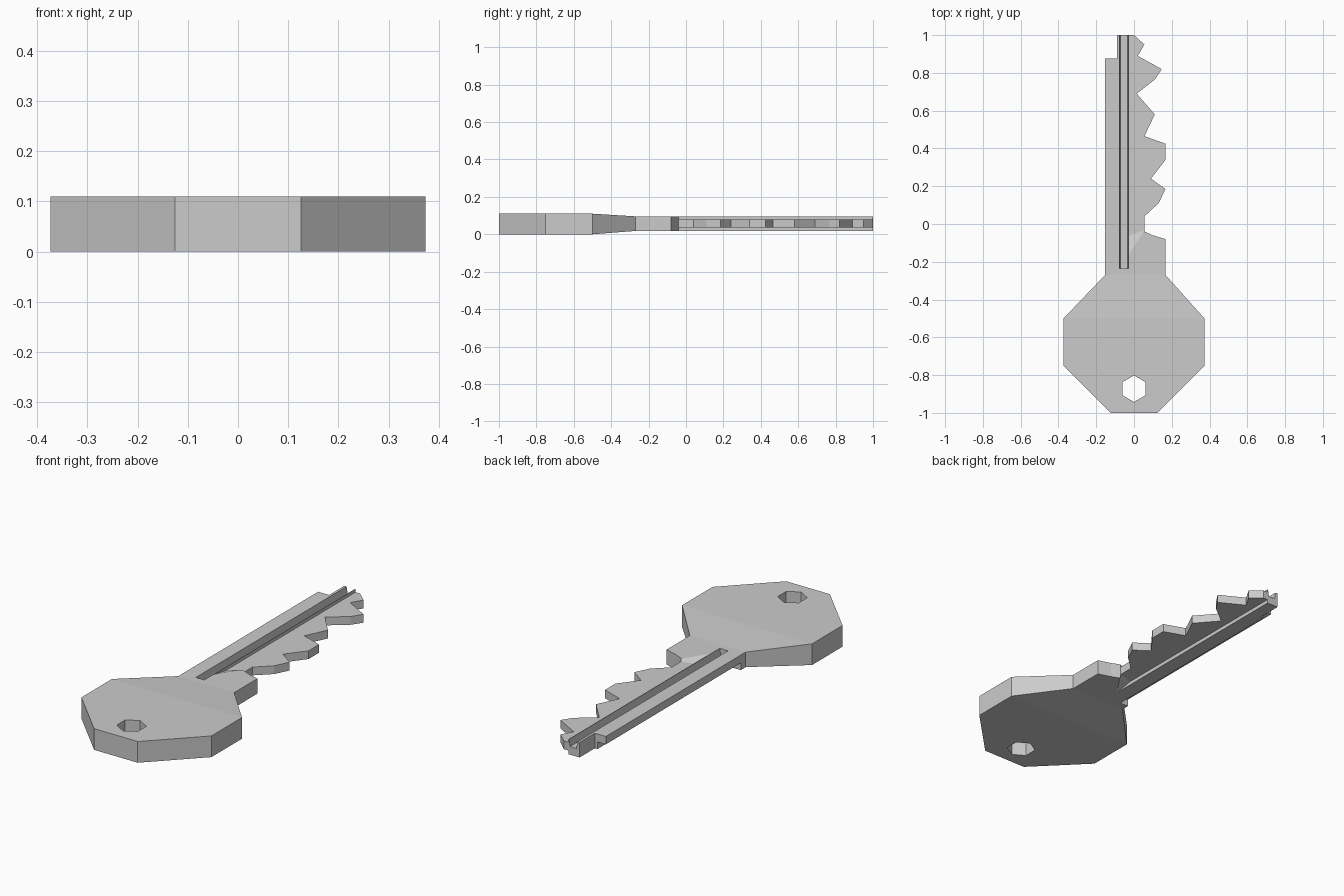
import bpy, bmesh, math

if "Cube" in bpy.data.objects:
    bpy.data.objects.remove(bpy.data.objects["Cube"])


def loft(name, low, high):
    """Closed solid between two rings of 3D points."""
    bm = bmesh.new()
    a = [bm.verts.new(p) for p in low]
    b = [bm.verts.new(p) for p in high]
    bm.faces.new(a[::-1])
    bm.faces.new(b)
    n = len(a)
    for i in range(n):
        j = (i + 1) % n
        bm.faces.new((a[i], a[j], b[j], b[i]))
    bmesh.ops.recalc_face_normals(bm, faces=bm.faces[:])
    mesh = bpy.data.meshes.new(name)
    bm.to_mesh(mesh)
    bm.free()
    obj = bpy.data.objects.new(name, mesh)
    bpy.context.collection.objects.link(obj)
    return obj


def at(points, z):
    return [(x, y, z) for x, y in points]


def along_y(profile, y):
    return [(x, y, z) for x, z in profile]


# Key outline: bow, right shoulder, teeth, tip, left edge
outline = [(-.125, -1), (.125, -1), (.373, -.75), (.373, -.5), (.167, -.27),
           (.167, -.08), (.1, -.06), (.055, -.04), (.055, .04), (.13, .11),
           (.167, .185), (.09, .24), (.167, .34), (.167, .425), (.055, .465),
           (.11, .58), (.015, .69), (.11, .765), (.147, .82), (.02, .89),
           (.055, .95), (0, 1), (-.09, 1), (-.09, .875), (-.153, .875),
           (-.153, -.27), (-.373, -.5), (-.373, -.75)]
key = loft("key_body", at(outline, 0), at(outline, .11))

# Thin the neck from the bow down to the blade
bm = bmesh.new()
bm.from_mesh(key.data)
for y in (-.5, -.27):
    bmesh.ops.bisect_plane(bm, geom=bm.verts[:] + bm.edges[:] + bm.faces[:],
                           dist=1e-5, plane_co=(0, y, 0), plane_no=(0, 1, 0))
for v in bm.verts:
    t = min(max((v.co.y + .5) / .23, 0), 1)
    v.co.z = .11 - .014 * t if v.co.z > .05 else .018 * t
bm.to_mesh(key.data)
bm.free()

cutters = []

# Hexagonal ring hole
hexagon = [(.07 * math.sin(i * math.pi / 3), -.872 - .07 * math.cos(i * math.pi / 3))
           for i in range(6)]
cutters.append(loft("hole_cutter", at(hexagon, -.1), at(hexagon, .2)))

# Thinner tooth plate, cut from above and below with a sloped run-in
deep = [(-.026, -.06), (.055, -.035), (.3, -.085), (.3, 1.1), (-.026, 1.1)]
wide = [(-.026, -.17), (.055, -.042), (.3, -.122), (.3, 1.1), (-.026, 1.1)]
cutters.append(loft("top_plate_cutter", at(deep, .08), at(wide, .0975)))
cutters.append(loft("bottom_plate_cutter", at(wide, .0165), at(deep, .037)))

# Long groove in the top
groove = [(-.0715, .06), (-.035, .06), (-.025, .12), (-.081, .12)]
cutters.append(loft("groove_cutter", along_y(groove, -.235), along_y(groove, 1.1)))

# Rebate under the left edge
rebate = [(-.3, -.05), (-.105, -.05), (-.105, .055), (-.3, .055)]
cutters.append(loft("rebate_cutter", along_y(rebate, -.23), along_y(rebate, 1.1)))

for c in cutters:
    c.hide_render = True
    mod = key.modifiers.new(c.name, 'BOOLEAN')
    mod.operation = 'DIFFERENCE'
    mod.solver = 'EXACT'
    mod.object = c

# Bake the cuts and remove the cutters
bpy.context.view_layer.update()
baked = bpy.data.meshes.new_from_object(
    key.evaluated_get(bpy.context.evaluated_depsgraph_get()))
key.modifiers.clear()
key.data = baked
for c in cutters:
    bpy.data.objects.remove(c, do_unlink=True)
